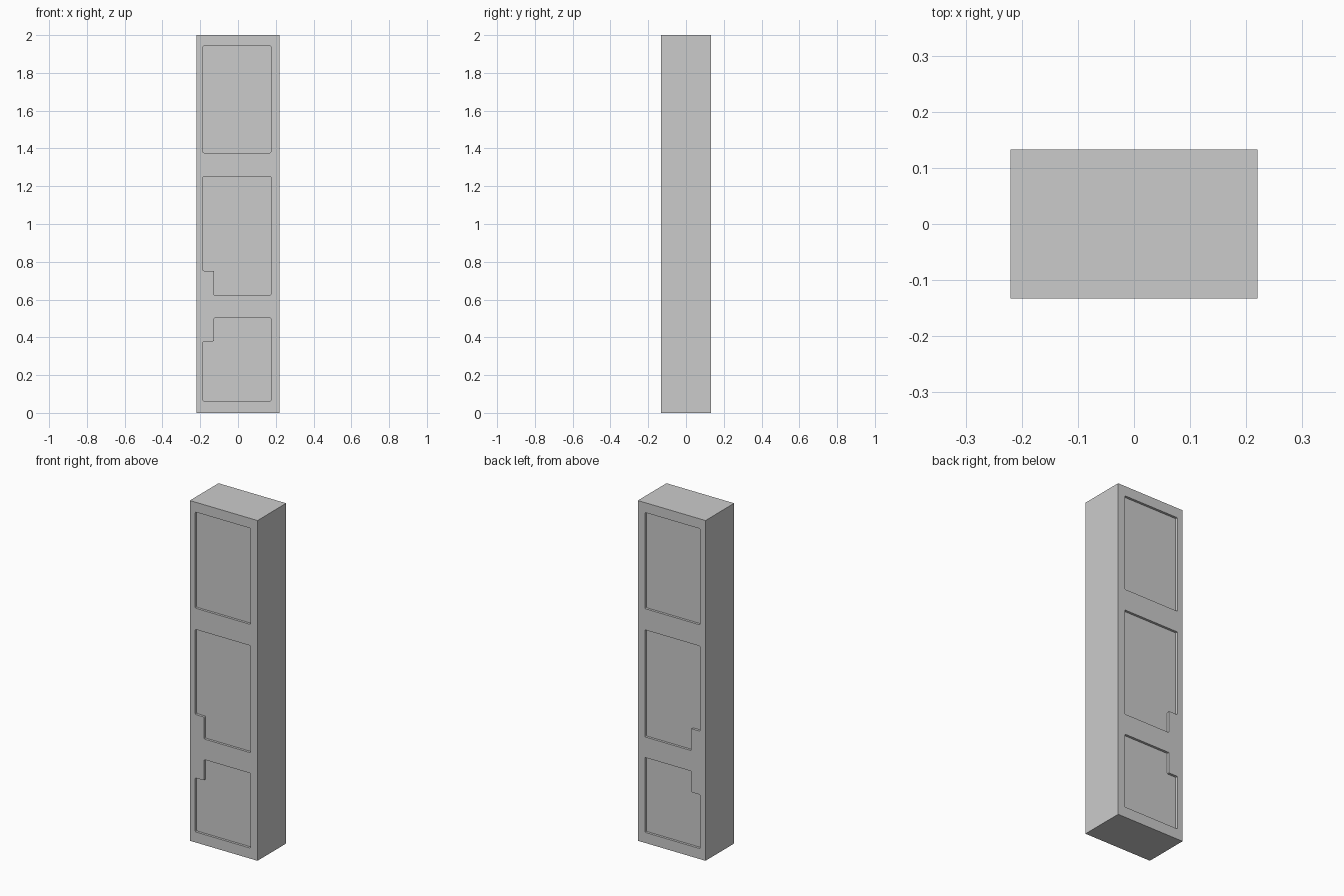
import bpy, bmesh

if "Cube" in bpy.data.objects:
    bpy.data.objects.remove(bpy.data.objects["Cube"])

W, D, H = 0.22, 0.133, 2.0      # half width, half depth, height
RECESS = 0.014
L, R, N = -0.185, 0.174, -0.127  # panel left, right and notch edges

# Panel outlines in x, z (the lower two step around the lock)
PANELS = {
    "upper_panel": [(L, 1.377), (R, 1.377), (R, 1.942), (L, 1.942)],
    "middle_panel": [(N, 0.623), (R, 0.623), (R, 1.252), (L, 1.252), (L, 0.752), (N, 0.752)],
    "lower_panel": [(L, 0.062), (R, 0.062), (R, 0.502), (N, 0.502), (N, 0.379), (L, 0.379)],
}


def make_object(name, bm):
    bmesh.ops.recalc_face_normals(bm, faces=bm.faces)
    mesh = bpy.data.meshes.new(name)
    bm.to_mesh(mesh)
    bm.free()
    obj = bpy.data.objects.new(name, mesh)
    bpy.context.collection.objects.link(obj)
    return obj


def prism(name, outline, y0, y1, corner=0.0):
    bm = bmesh.new()
    face = bm.faces.new([bm.verts.new((x, y0, z)) for x, z in outline])
    if corner:
        bmesh.ops.bevel(bm, geom=bm.verts[:], offset=corner, segments=2,
                        profile=0.5, affect='VERTICES')
    out = bmesh.ops.extrude_face_region(bm, geom=bm.faces[:])["geom"]
    moved = [v for v in out if isinstance(v, bmesh.types.BMVert)]
    bmesh.ops.translate(bm, verts=moved, vec=(0, y1 - y0, 0))
    return make_object(name, bm)


# Door slab
door = prism("door_slab", [(-W, 0), (W, 0), (W, H), (-W, H)], -D, D)

# Shallow panel recesses on front and back
cutters = []
for name, outline in PANELS.items():
    for side, label in ((-1, "front"), (1, "back")):
        cutter = prism(f"{label}_{name}_cutter", outline,
                       side * (D - RECESS), side * (D + 0.05), 0.005)
        cutter.hide_render = True
        mod = door.modifiers.new(cutter.name, 'BOOLEAN')
        mod.operation = 'DIFFERENCE'
        mod.solver = 'EXACT'
        mod.object = cutter
        cutters.append(cutter)

# Apply the cuts and discard the cutters
bpy.context.view_layer.objects.active = door
door.select_set(True)
for mod in list(door.modifiers):
    bpy.ops.object.modifier_apply(modifier=mod.name)
for cutter in cutters:
    bpy.data.objects.remove(cutter)
